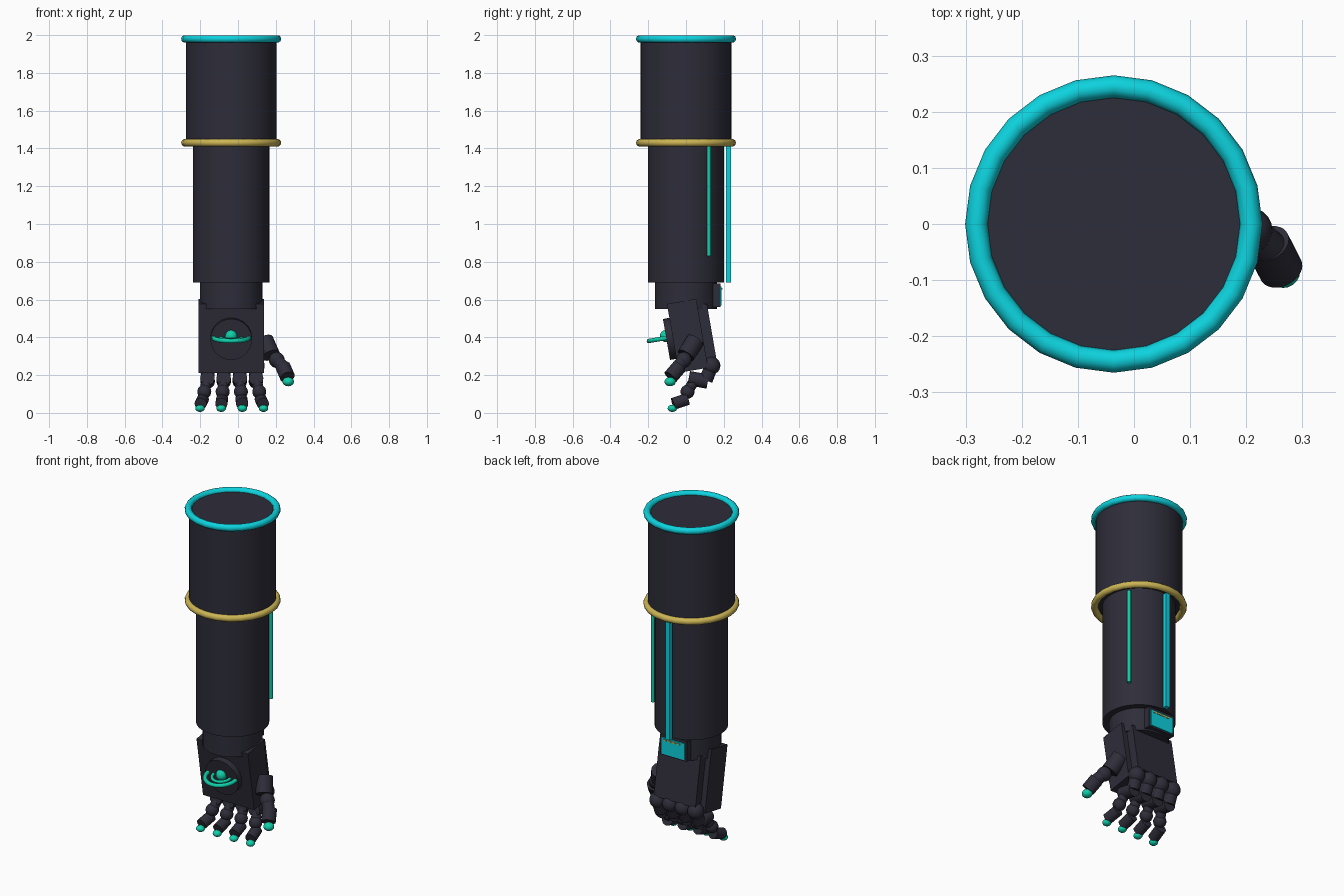
import bpy, math
from mathutils import Vector, Matrix

if "Cube" in bpy.data.objects:
    bpy.data.objects.remove(bpy.data.objects["Cube"])


def material(name, rgb):
    m = bpy.data.materials.new(name)
    m.use_nodes = True
    m.diffuse_color = (*rgb, 1)
    m.node_tree.nodes["Principled BSDF"].inputs["Base Color"].default_value = (*rgb, 1)
    return m


DARK = material("dark slate", (0.027, 0.026, 0.041))
CYAN = material("bright cyan", (0.004, 0.65, 0.73))
TEAL = material("teal green", (0.005, 0.62, 0.40))
GOLD = material("gold", (0.60, 0.46, 0.09))

AXIS = -0.036                                  # x of the arm's centre line
TILT = Matrix.Rotation(math.radians(9.8), 4, 'X')
HAND = Matrix.Translation((AXIS, 0.008, 0.408)) @ TILT


def finish(name, mat, smooth=True):
    o = bpy.context.object
    o.name = name
    o.data.materials.append(mat)
    if smooth:
        bpy.ops.object.shade_smooth_by_angle(angle=math.radians(40))
    return o


def rod(name, a, b, r, mat=DARK, sides=32):
    a, b = Vector(a), Vector(b)
    bpy.ops.mesh.primitive_cylinder_add(vertices=sides, radius=r, depth=(b - a).length)
    o = finish(name, mat)
    o.matrix_world = Matrix.Translation((a + b) / 2) @ (b - a).to_track_quat('Z', 'Y').to_matrix().to_4x4()
    return o


def ball(name, p, r, mat=DARK, flat=1.0):
    bpy.ops.mesh.primitive_uv_sphere_add(segments=20, ring_count=12, radius=r, location=p)
    o = finish(name, mat)
    o.scale.z = flat
    return o


def box(name, p, size, mat=DARK, frame=None):
    bpy.ops.mesh.primitive_cube_add(size=1)
    o = finish(name, mat, False)
    o.matrix_world = (frame or Matrix()) @ Matrix.Translation(p) @ Matrix.Diagonal((*size, 1))
    return o


def ring(name, p, major, minor, mat, frame=None):
    bpy.ops.mesh.primitive_torus_add(major_segments=24, minor_segments=10,
                                     major_radius=major, minor_radius=minor)
    o = finish(name, mat)
    o.matrix_world = (frame or Matrix()) @ Matrix.Translation(p)
    return o


# Arm sections and bands
for name, low, high, r in (("upper_arm", 1.43, 1.98, 0.24),
                           ("forearm", 0.69, 1.43, 0.202),
                           ("wrist", 0.55, 0.70, 0.165)):
    rod(name, (AXIS, 0, low), (AXIS, 0, high), r, sides=48)
ring("shoulder_band", (AXIS, 0, 1.98), 0.245, 0.02, CYAN)
ring("elbow_band", (AXIS, 0, 1.43), 0.245, 0.02, GOLD)

# Glowing strips on the forearm
box("back_strip", (AXIS - 0.008, 0.225, 1.05), (0.028, 0.028, 0.72), CYAN)
rod("side_strip", (0.137, 0.121, 0.83), (0.137, 0.121, 1.41), 0.011, TEAL, 12)

# Wrist display
box("display_case", (AXIS - 0.008, 0.163, 0.622), (0.18, 0.04, 0.125))
box("display_screen", (AXIS - 0.008, 0.185, 0.618), (0.155, 0.008, 0.10), CYAN)
for i in range(4):
    box("display_mark", (AXIS + 0.045 - 0.03 * i, 0.1905, 0.656), (0.022, 0.004, 0.008), GOLD)

# Palm, its back plate and emitter
box("palm", (0, 0, 0), (0.345, 0.157, 0.37), frame=HAND)
box("hand_back_plate", (0, 0.102, 0), (0.28, 0.056, 0.30), frame=HAND)
rod("palm_disc", HAND @ Vector((0, -0.07, 0)), HAND @ Vector((0, -0.113, 0)), 0.11)
ring("emitter_outer_ring", (0, -0.113, 0.008), 0.093, 0.012, TEAL, HAND)
ring("emitter_inner_ring", (0, -0.113, 0.008), 0.055, 0.009, TEAL, HAND)
ball("emitter_core", HAND @ Vector((0, -0.113, 0.018)), 0.032, TEAL)

# Fingers curling forward and fanning out
for i in range(4):
    u = i - 1.5

    def at(y, z, spread):
        return Vector((AXIS + 0.003 + spread * u, y, z))

    knuckle = at(0.135, 0.25, 0.085)
    bend = at(0.105, 0.172, 0.085)
    ball("knuckle", knuckle, 0.047)
    rod("finger_root", knuckle, bend, 0.036)
    rod("finger_middle", at(0.115, 0.166, 0.085), at(0.015, 0.184, 0.086), 0.038)
    ball("finger_joint", at(0.008, 0.112, 0.097), 0.037)
    rod("finger_link", at(0.04, 0.165, 0.088), at(0.008, 0.112, 0.097), 0.028)
    rod("finger_end", at(0.008, 0.073, 0.102), at(-0.068, 0.048, 0.110), 0.032)
    ball("fingertip", at(-0.072, 0.024, 0.112), 0.025, TEAL, 0.75)

# Thumb
rod("thumb_base", (0.14, 0.05, 0.385), (0.175, 0.0, 0.305), 0.048)
ball("thumb_joint", (0.205, -0.012, 0.28), 0.042)
rod("thumb_middle", (0.205, -0.012, 0.28), (0.245, -0.05, 0.235), 0.034)
rod("thumb_end", (0.238, -0.035, 0.245), (0.262, -0.082, 0.19), 0.040)
ball("thumb_tip", (0.266, -0.084, 0.165), 0.03, TEAL, 0.8)
